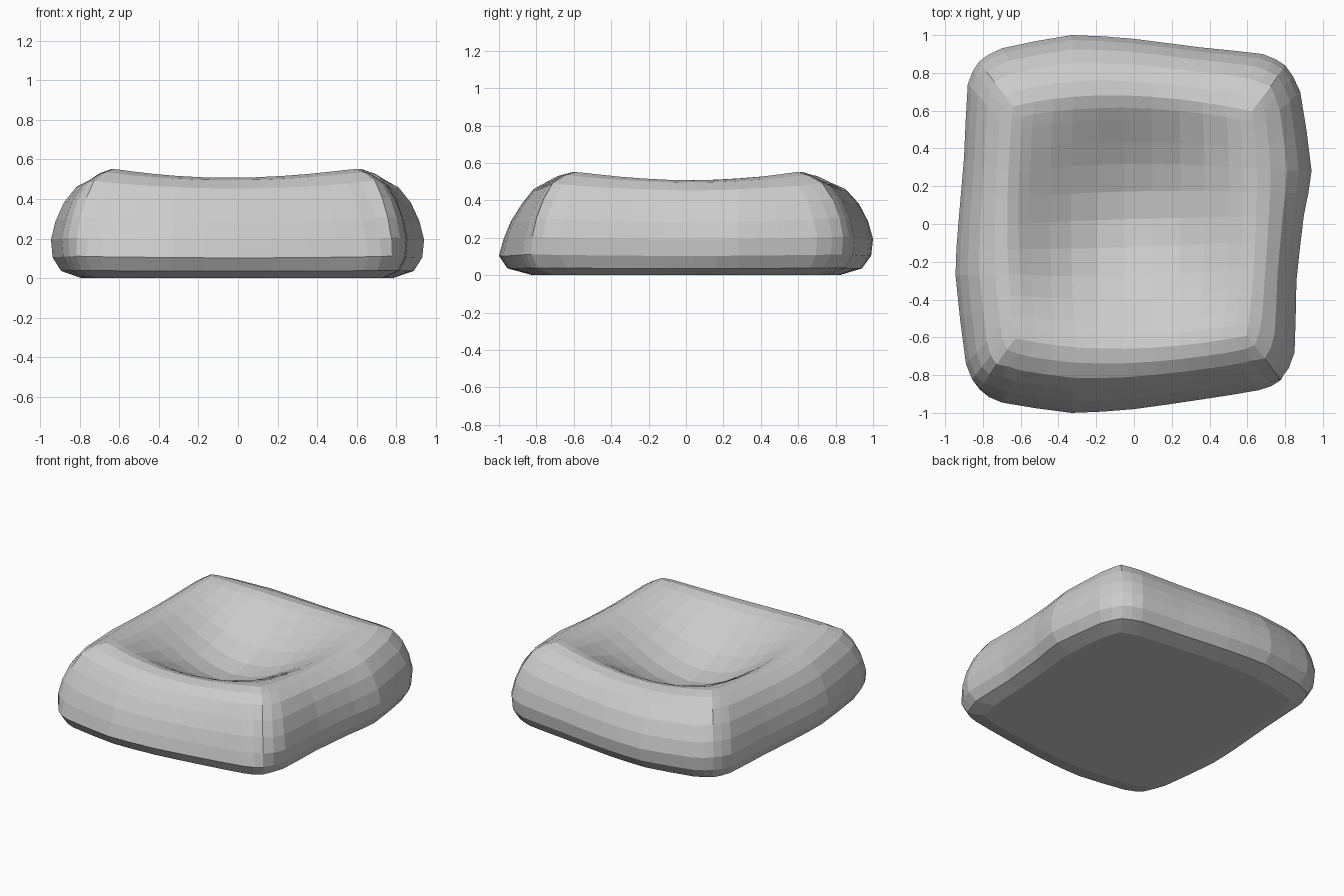
import bpy, bmesh, math
from mathutils import Vector

if "Cube" in bpy.data.objects:
    bpy.data.objects.remove(bpy.data.objects["Cube"])

# Widest outline, counter-clockwise from the front left corner (6 points per side)
OUTER = [(-.82, -.88), (-.70, -.945), (-.33, -1.0), (0, -.98), (.35, -.93), (.66, -.88),
         (.78, -.83), (.85, -.68), (.86, -.30), (.90, .05), (.94, .28), (.88, .70),
         (.80, .84), (.68, .90), (.35, .935), (0, .98), (-.33, 1.0), (-.70, .93),
         (-.82, .86), (-.88, .74), (-.90, .35), (-.93, 0), (-.945, -.27), (-.89, -.74)]
# Rim crest: corner, middle, corner, middle ...
CREST = [Vector(p) for p in [(-.63, -.60, .56), (-.05, -.66, .515), (.60, -.59, .56), (.65, .04, .515),
                             (.63, .59, .56), (-.05, .68, .515), (-.64, .62, .56), (-.67, 0, .515)]]
# Side profile: height fraction of the crest, spread at the sides, spread at the front
PROFILE = [(.975, .25, .25), (.88, .55, .47), (.73, .77, .65), (.55, .92, .82), (.37, 1, .93),
           (.20, .97, 1), (.07, .82, .87), (0, .45, .48)]
STEPS = [0, .05, .10, .19, .28, .39, .5, .61, .72, .81, .90, .95, 1]
N = 12
DENT = .24


def densify(pts):
    """Add a smooth midpoint after every point of a closed outline."""
    p = [Vector(q) for q in pts]
    out = []
    for i in range(len(p)):
        a, b, c, d = (p[(i + k) % len(p)] for k in (-1, 0, 1, 2))
        out += [b, (17 * (b + c) - a - d) / 32]
    return out


def edge(side, t):
    """Crest curve of one side through its two corners and middle."""
    a, m, b = (CREST[(2 * side + k) % 8] for k in range(3))
    return a * (1 - t) * (1 - 2 * t) + m * 4 * t * (1 - t) + b * t * (2 * t - 1)


def top_point(u, v):
    """Patch stretched between the four crest curves, with a hollow."""
    f, r, b, l = edge(0, u), edge(1, v), edge(2, 1 - u), edge(3, 1 - v)
    c = CREST
    p = (f * (1 - v) + b * v + l * (1 - u) + r * u
         - c[0] * (1 - u) * (1 - v) - c[2] * u * (1 - v) - c[4] * u * v - c[6] * (1 - u) * v)
    p.z -= DENT * (max(0, math.sin(math.pi * u)) * max(0, math.sin(math.pi * v))) ** 1.3
    return p


bm = bmesh.new()
# Hollow top
grid = [[bm.verts.new(top_point(u, v)) for u in STEPS] for v in STEPS]
for j in range(N):
    for i in range(N):
        bm.faces.new((grid[j][i], grid[j][i + 1], grid[j + 1][i + 1], grid[j + 1][i]))
rim = ([grid[0][i] for i in range(N)] + [grid[j][N] for j in range(N)]
       + [grid[N][N - i] for i in range(N)] + [grid[N - j][0] for j in range(N)])

# Bulging sides
outer = densify(OUTER)
crest = [v.co.copy() for v in rim]
soft = list(rim)
prev = rim
for h, side, front in PROFILE:
    ring = []
    for k, (c, o) in enumerate(zip(crest, outer)):
        w = 1 if 0 < k < N else .5 if k in (0, N) else 0
        xy = c.xy.lerp(o, side + (front - side) * w)
        ring.append(bm.verts.new((xy.x, xy.y, c.z * h)))
    for k in range(len(ring)):
        n = (k + 1) % len(ring)
        bm.faces.new((prev[k], ring[k], ring[n], prev[n]))
    if prev is rim:
        soft += ring
    prev = ring
# Flat underside
bm.faces.new(list(reversed(prev)))

# Round over the rim
for _ in range(2):
    bmesh.ops.smooth_vert(bm, verts=soft, factor=.4, use_axis_x=True, use_axis_y=True, use_axis_z=True)
bmesh.ops.recalc_face_normals(bm, faces=bm.faces)

mesh = bpy.data.meshes.new("cushion")
bm.to_mesh(mesh)
bm.free()
cushion = bpy.data.objects.new("cushion", mesh)
bpy.context.collection.objects.link(cushion)
